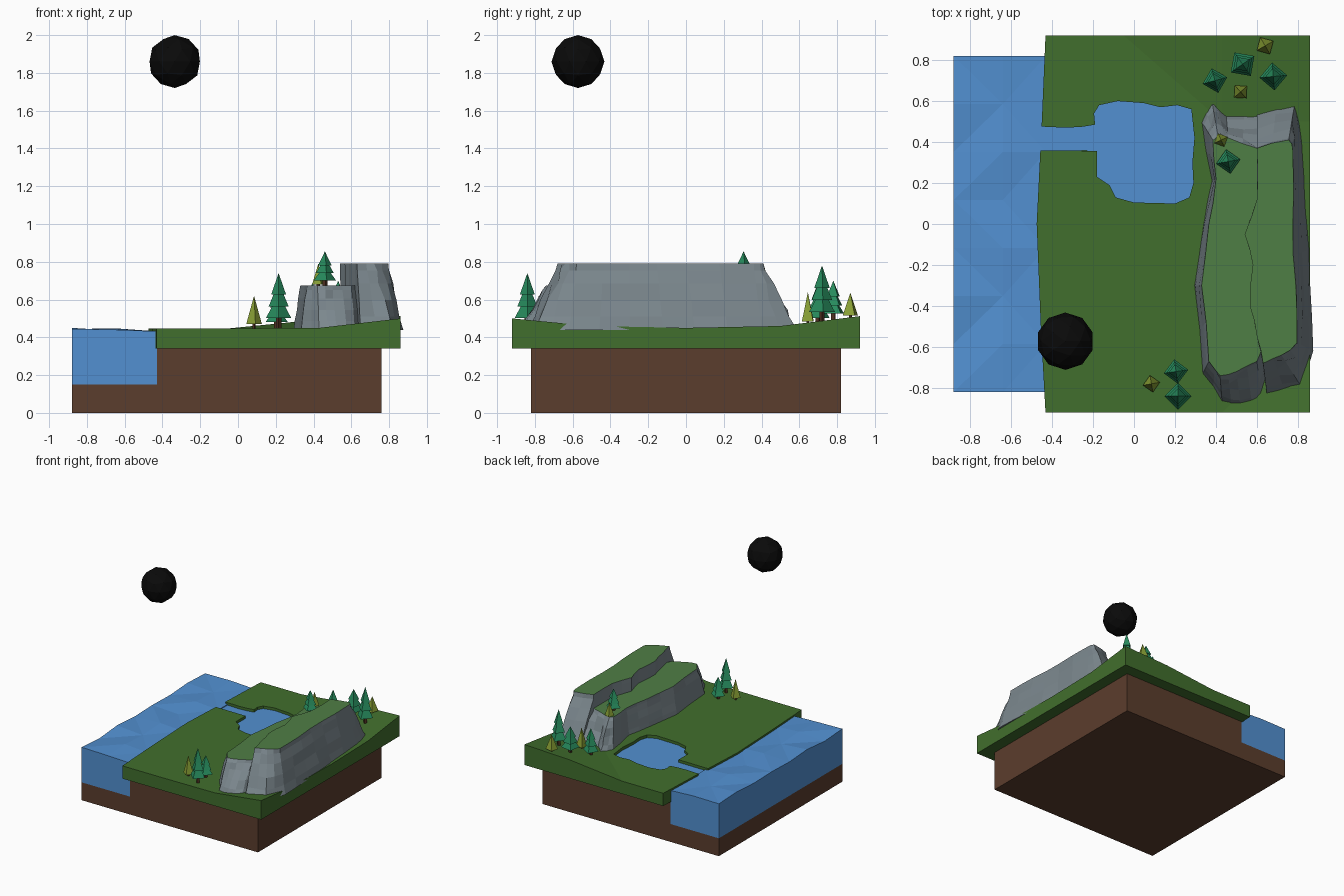
import bpy, bmesh, random
from math import radians
from mathutils import Matrix

if "Cube" in bpy.data.objects:
    bpy.data.objects.remove(bpy.data.objects["Cube"])

random.seed(4)


def mat(name, r, g, b):
    m = bpy.data.materials.new(name)
    m.diffuse_color = (r, g, b, 1)
    m.use_nodes = True
    m.node_tree.nodes["Principled BSDF"].inputs["Base Color"].default_value = m.diffuse_color
    return m


GRASS = mat("grass", .053, .156, .026)
MEADOW = mat("meadow", .078, .21, .06)
DIRT = mat("dirt", .105, .047, .026)
WATER = mat("water", .085, .28, .64)
ROCK = mat("rock", .2, .245, .27)
PINE = mat("pine", .02, .26, .11)
LIME = mat("lime", .25, .35, .035)
BARK = mat("bark", .08, .03, .015)
BLACK = mat("black", .003, .003, .003)


def finish(name, bm, *mats):
    bmesh.ops.recalc_face_normals(bm, faces=bm.faces)
    me = bpy.data.meshes.new(name)
    bm.to_mesh(me)
    bm.free()
    for m in mats:
        me.materials.append(m)
    ob = bpy.data.objects.new(name, me)
    bpy.context.collection.objects.link(ob)
    return ob


def prism(name, pts, z0, z1, m, axis="z"):
    """Extrude an outline along z, or an (x, z) outline along y."""
    bm = bmesh.new()
    place = (lambda p, h: (p[0], p[1], h)) if axis == "z" else (lambda p, h: (p[0], h, p[1]))
    f = bm.faces.new([bm.verts.new(place(p, z0)) for p in pts])
    ext = bmesh.ops.extrude_face_region(bm, geom=[f])["geom"]
    for v in ext:
        if isinstance(v, bmesh.types.BMVert):
            v.co["xyz".index(axis)] = z1
    return finish(name, bm, m)


def slab(name, nx, ys, xz, z0, m):
    """Solid slab with uneven top; xz(i, j) gives x and top height."""
    bm = bmesh.new()
    top, low = [], []
    for j, y in enumerate(ys):
        row = [xz(i, j) for i in range(nx)]
        top.append([bm.verts.new((x, y, z)) for x, z in row])
        low.append([bm.verts.new((x, y, z0)) for x, z in row])
    ny = len(ys)
    tops = []
    for j in range(ny - 1):
        for i in range(nx - 1):
            for g in (top, low):
                f = bm.faces.new((g[j][i], g[j][i + 1], g[j + 1][i + 1], g[j + 1][i]))
                if g is top:
                    tops.append(f)
    for i in range(nx - 1):
        for j in (0, ny - 1):
            bm.faces.new((top[j][i], top[j][i + 1], low[j][i + 1], low[j][i]))
    for j in range(ny - 1):
        for i in (0, nx - 1):
            bm.faces.new((top[j][i], top[j + 1][i], low[j + 1][i], low[j][i]))
    bmesh.ops.triangulate(bm, faces=tops)
    return finish(name, bm, m)


# Dirt base with a step for the sea
prism("dirt_base", [(-.88, 0), (.76, 0), (.76, .34), (-.43, .34), (-.43, .15), (-.88, .15)],
      -.82, .82, DIRT, "y")

# Sea block with wavy top
sea_z = [[.445, .43, .45, .435, .442, .436, .45, .44],
         [.44, .446, .432, .445, .43, .447, .435, .443],
         [.432] * 8]
slab("sea", 3, [-.82 + 1.64 * k / 7 for k in range(8)],
     lambda i, j: ((-.88, -.64, -.43)[i], sea_z[i][j]), .15, WATER)

# Grass slab rising at the right corners
shore = [-.432, -.455, -.475, -.45, -.432]
land_z = [[.447] * 5, [.447] * 5, [.45, .45, .45, .45, .495], [.50, .46, .45, .46, .512]]
grass = slab("grass_slab", 4, [-.92, -.5, 0, .5, .92],
             lambda i, j: ((shore[j], -.05, .43, .86)[i], land_z[i][j]), .34, GRASS)


# Pond and channel sunk into the grass
def pond_outline(x0):
    return [(x0, .36), (-.18, .357), (-.18, .23), (-.12, .19), (-.09, .13), (0, .105),
            (.2, .1), (.27, .13), (.29, .2), (.285, .3), (.295, .42), (.28, .56), (.21, .58),
            (.13, .57), (.05, .59), (-.08, .6), (-.17, .58), (-.195, .54), (-.19, .485),
            (-.25, .475), (-.33, .47), (x0, .482)]


cutter = prism("pond_cutter", pond_outline(-.6), .40, .7, None)
cutter.hide_render = True
cutter.hide_set(True)
mod = grass.modifiers.new("pond_cut", "BOOLEAN")
mod.object, mod.operation, mod.solver = cutter, "DIFFERENCE", "EXACT"
prism("pond_water", pond_outline(-.455), .39, .425, WATER)


# Cliff tiers: each row is base x, base y, top x, top y
def cliff(name, rows, z1):
    pts = []
    for k, a in enumerate(rows):
        b = rows[(k + 1) % len(rows)]
        pts.append(a)
        pts.append([(p + q) / 2 + random.uniform(-.006, .006) for p, q in zip(a, b)])
    bm = bmesh.new()
    rings = []
    for t in (0, .2, .45, .7, .9, 1):
        ring = []
        for bx, by, tx, ty in pts:
            s = t + (random.uniform(-.09, .09) if 0 < t < 1 else 0)
            ring.append(bm.verts.new((bx + (tx - bx) * s, by + (ty - by) * s, .44 + (z1 - .44) * t)))
        rings.append(ring)
    n = len(pts)
    for lo, hi in zip(rings, rings[1:]):
        for k in range(n):
            bm.faces.new((lo[k], lo[(k + 1) % n], hi[(k + 1) % n], hi[k]))
    bm.faces.new(rings[0])
    bm.faces.new(rings[-1]).material_index = 1
    finish(name, bm, ROCK, MEADOW)


cliff("lower_cliff", [
    (.33, .5, .385, .41), (.38, .6, .41, .43), (.45, .53, .46, .42), (.62, .54, .6, .37),
    (.7, .3, .65, .3), (.7, -.6, .65, -.55), (.62, -.85, .6, -.67), (.52, -.88, .5, -.72),
    (.43, -.87, .42, -.74), (.335, -.73, .365, -.67), (.295, -.3, .33, -.3),
    (.34, 0, .365, 0), (.38, .21, .4, .22)], .675)
cliff("upper_cliff", [
    (.6, .54, .6, .37), (.785, .59, .755, .41), (.82, .4, .775, .36), (.84, .05, .775, 0),
    (.86, -.3, .79, -.3), (.875, -.62, .795, -.58), (.82, -.8, .72, -.64),
    (.65, -.84, .63, -.68), (.6, -.55, .6, -.55), (.57, -.4, .565, -.4),
    (.58, -.2, .58, -.2), (.545, -.05, .54, -.05), (.6, .12, .6, .12)], .79)


# Trees made of four-sided cones
def cone(bm, x, y, z0, z1, r1, r2, turn, sides=4):
    m = Matrix.Translation((x, y, (z0 + z1) / 2)) @ Matrix.Rotation(radians(turn), 4, "Z")
    return bmesh.ops.create_cone(bm, cap_ends=True, segments=sides, radius1=r1, radius2=r2,
                                 depth=z1 - z0, matrix=m)["verts"]


def pine(k, x, y, z, top, r, turn):
    bm = bmesh.new()
    for v in cone(bm, x, y, z - .02, z + .06, .014, .014, turn):
        for f in v.link_faces:
            f.material_index = 1
    h = top - z
    for a, b, w in ((.17, .55, 1), (.38, .75, .8), (.6, 1, .6)):
        cone(bm, x, y, z + a * h, z + b * h, r * w, r * .15 if b < 1 else 0, turn)
    finish(f"pine_tree_{k}", bm, PINE, BARK)


for k, t in enumerate([(.215, -.84, .455, .74, .066, 0), (.205, -.72, .45, .63, .06, 8),
                       (.68, .72, .485, .78, .068, 5), (.53, .78, .49, .70, .07, 35),
                       (.395, .7, .465, .69, .062, 15), (.46, .305, .67, .855, .06, 10)]):
    pine(k + 1, *t)

for k, (x, y, z, top, r, turn) in enumerate([
        (.085, -.78, .45, .62, .042, 10), (.64, .87, .495, .635, .047, 30),
        (.52, .645, .465, .64, .042, 42), (.425, .41, .66, .79, .036, 25)]):
    bm = bmesh.new()
    cone(bm, x, y, z + .02, top, r, 0, turn)
    for v in cone(bm, x, y, z - .02, z + .03, .009, .009, turn):
        for f in v.link_faces:
            f.material_index = 1
    finish(f"bush_tree_{k + 1}", bm, LIME, BARK)

# Floating dark ball
bm = bmesh.new()
bmesh.ops.create_icosphere(bm, subdivisions=2, radius=.14,
                           matrix=Matrix.Translation((-.335, -.572, 1.86)))
finish("dark_ball", bm, BLACK)
